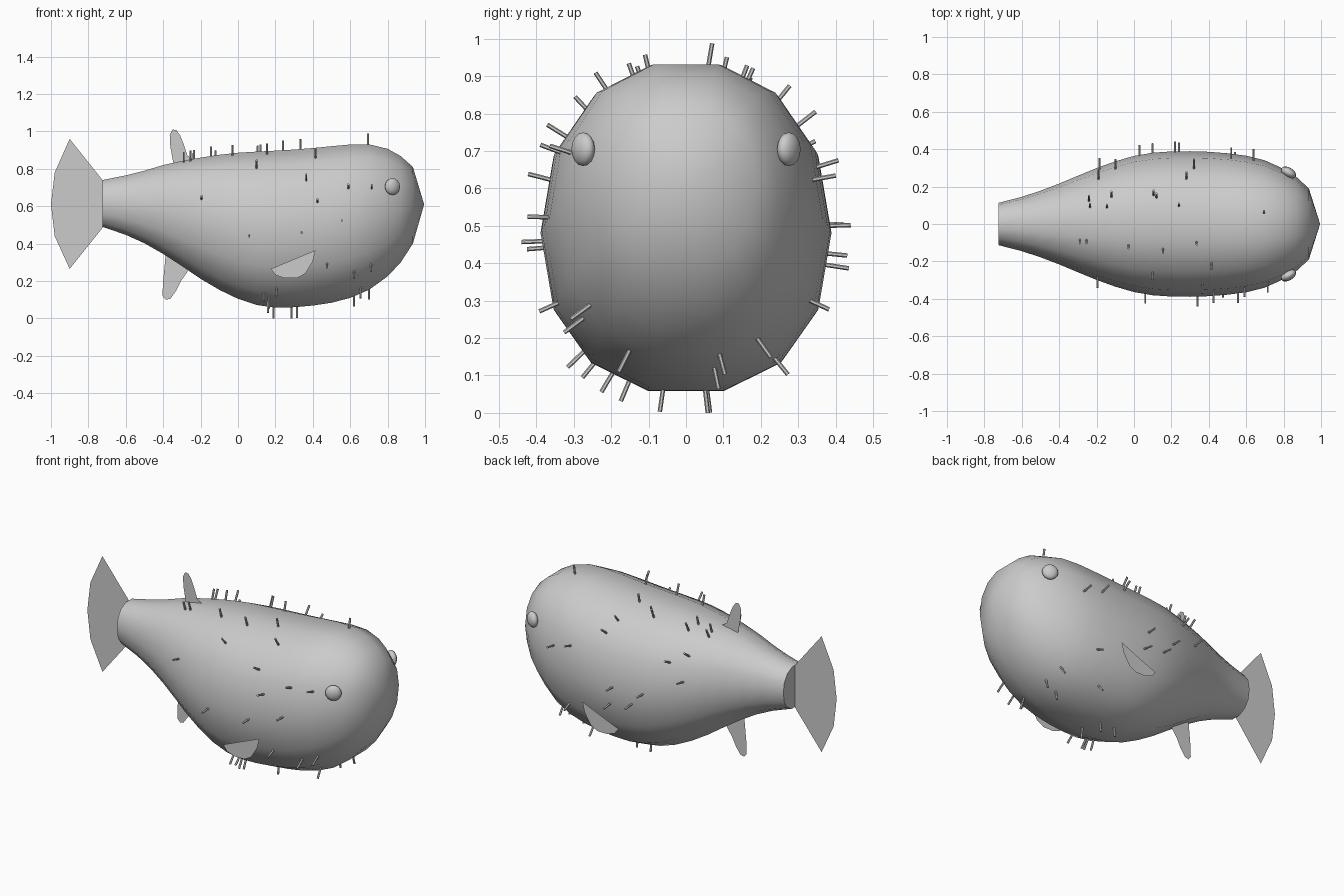
import bpy, bmesh, math
from mathutils import Vector

if "Cube" in bpy.data.objects:
    bpy.data.objects.remove(bpy.data.objects["Cube"])

# Body stations: x, top z, bottom z, half width
ST = [(-0.725, .74, .49, .113), (-.6, .765, .447, .145), (-.5, .79, .402, .178),
      (-.4, .82, .345, .216), (-.3, .842, .28, .258), (-.2, .86, .212, .299),
      (-.1, .875, .153, .335), (0, .886, .105, .364), (.1, .892, .072, .381),
      (.2, .897, .058, .388), (.3, .903, .060, .389), (.4, .911, .069, .386),
      (.5, .921, .084, .378), (.6, .93, .11, .365), (.7, .931, .153, .34),
      (.8, .907, .225, .295), (.87, .868, .30, .25), (.935, .81, .40, .19)]
SIDES = 14
FLAT = math.cos(math.pi / SIDES) ** .9


def spow(v):
    return math.copysign(abs(v) ** .9, v)


def section(x):
    for a, b in zip(ST, ST[1:]):
        if x <= b[0]:
            f = (x - a[0]) / (b[0] - a[0])
            return [p + (q - p) * f for p, q in zip(a, b)][1:]
    return ST[-1][1:]


def surf(x, t):
    top, bot, hw = section(x)
    return Vector((x, hw * spow(math.sin(t)),
                   (top + bot) / 2 + (top - bot) / 2 * spow(math.cos(t)) / FLAT))


def finish(bm, name, smooth=False):
    bmesh.ops.recalc_face_normals(bm, faces=bm.faces)
    me = bpy.data.meshes.new(name)
    bm.to_mesh(me)
    bm.free()
    ob = bpy.data.objects.new(name, me)
    bpy.context.collection.objects.link(ob)
    if smooth:
        bpy.ops.object.select_all(action='DESELECT')
        ob.select_set(True)
        bpy.context.view_layer.objects.active = ob
        bpy.ops.object.shade_smooth_by_angle(angle=math.radians(40))
    return ob


# Body: lofted 14-sided rings, pointed nose, flat tail end
bm = bmesh.new()
rings = [[bm.verts.new(surf(s[0], 2 * math.pi * (i + .5) / SIDES)) for i in range(SIDES)]
         for s in ST]
tip = bm.verts.new((.995, 0, .61))
for i in range(SIDES):
    j = (i + 1) % SIDES
    for a, b in zip(rings, rings[1:]):
        bm.faces.new((a[i], a[j], b[j], b[i]))
    bm.faces.new((rings[-1][i], rings[-1][j], tip))
bm.faces.new(rings[0])
finish(bm, "body", True)


# Flat fins
def fin(name, pts, y=0.0):
    bm = bmesh.new()
    bm.faces.new([bm.verts.new((x, y, z)) for x, z in pts])
    finish(bm, name)


fin("tail_fin", [(-.72, .735), (-.9, .96), (-.98, .78), (-1, .61), (-.98, .44),
                 (-.9, .265), (-.72, .49)])
fin("dorsal_fin", [(-.205, .83), (-.27, .87), (-.29, .93), (-.31, .98), (-.33, 1.007),
                   (-.35, 1.01), (-.365, .98), (-.362, .92), (-.342, .81)])
fin("anal_fin", [(-.385, .36), (-.402, .18), (-.403, .12), (-.385, .1), (-.36, .107),
                 (-.33, .15), (-.305, .2), (-.27, .25), (-.25, .29)])
for s, side in ((-1, "right"), (1, "left")):
    fin("pectoral_fin_" + side, [(.415, .365), (.175, .265), (.2, .232), (.25, .215),
                                 (.315, .215), (.36, .24), (.4, .305)], s * .39)

    # Eyes
    bm = bmesh.new()
    bmesh.ops.create_uvsphere(bm, u_segments=12, v_segments=8, radius=.045)
    eye = finish(bm, "eye_" + side, True)
    eye.location = (.826, s * .275, .705)
    eye.scale = (1, .6, 1)
    eye.rotation_euler = (0, 0, -s * math.radians(30))

# Spikes: collect (x, angle from top), positive angle towards +y
spots = []


def clamp(v):
    return max(-1, min(1, v))


def by_y(x, y, top):
    a = math.asin(clamp(y / (section(x)[2] + .03)))
    spots.append((x, a if top else math.pi - a))


def by_z(x, z, s):
    top, bot, hw = section(x)
    spots.append((x, s * math.acos(clamp((2 * z - top - bot) / (top - bot + .06)))))


for p in [(-.24, .13), (-.235, .09), (-.145, .085), (-.12, .15), (.105, .155), (.12, .14),
          (.24, .09), (.28, .25), (.32, .32), (.695, .055), (-.29, -.085), (-.255, -.085),
          (-.03, -.11), (.155, -.13), (.335, -.09), (.415, -.215), (.1, -.27)]:
    by_y(*p, True)
for p in [(.19, .05), (.285, .045), (.315, -.055), (.62, .07), (.655, -.155), (.7, .085),
          (.16, -.15), (.165, -.2), (.14, -.25), (.205, -.29), (.45, .245), (.68, .2)]:
    by_y(*p, False)
for p in [(-.195, .635), (.365, .74), (.425, .615), (.59, .69), (.715, .69), (.06, .45),
          (.34, .465), (.475, .3), (.62, .245), (.71, .28), (.555, .52)]:
    by_z(*p, -1)
for p in [(-.19, .75), (-.185, .6), (-.1, .7), (.03, .5), (.1, .435), (.22, .495),
          (.24, .405), (.52, .65), (.54, .305), (.64, .615)]:
    by_z(*p, 1)

bm = bmesh.new()
for x, t in spots:
    top, bot, hw = section(x)
    n = Vector((0, math.sin(t) / hw, 2 * math.cos(t) / (top - bot))).normalized()
    m = n.to_track_quat('Z', 'Y').to_matrix().to_4x4()
    m.translation = surf(x, t) + n * .02
    bmesh.ops.create_cone(bm, cap_ends=True, segments=6, radius1=.006, radius2=.006,
                          depth=.065, matrix=m)
finish(bm, "spikes")
